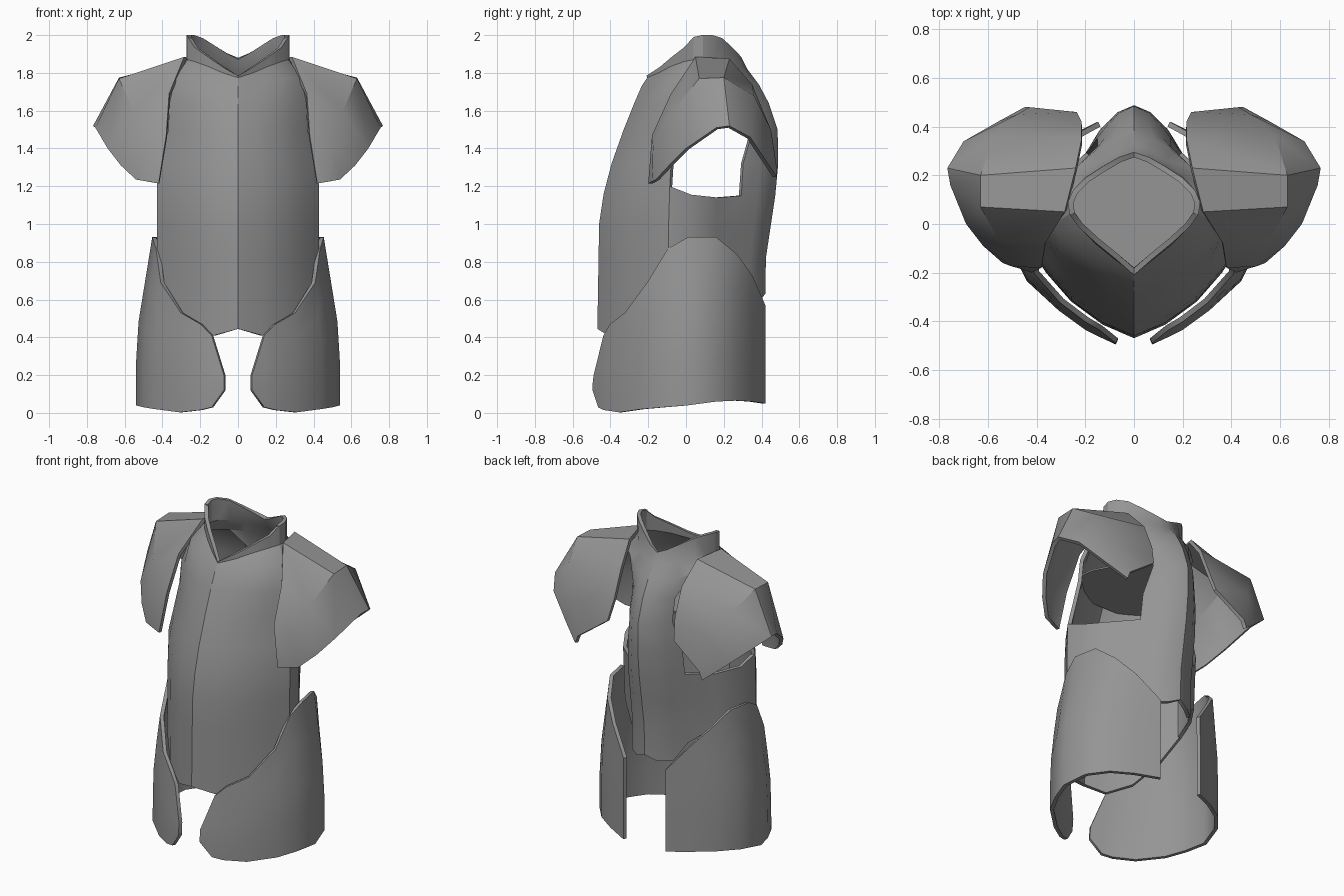
import bpy

if "Cube" in bpy.data.objects:
    bpy.data.objects.remove(bpy.data.objects["Cube"], do_unlink=True)

grey = bpy.data.materials.new("plain_grey")
grey.use_nodes = True
colour = (0.3, 0.3, 0.3, 1)
grey.diffuse_color = colour
grey.node_tree.nodes["Principled BSDF"].inputs["Base Color"].default_value = colour


def shell(name, rows, skip=lambda row, column: False, thickness=0.022, crease=0.7):
    """Loft rows of points (front to back, bottom to top) into a mirrored armour shell."""
    width = len(rows[0])
    points = [point for row in rows for point in row]
    faces = []
    for row in range(len(rows) - 1):
        for column in range(width - 1):
            if not skip(row, column):
                start = row * width + column
                faces.append((start, start + 1, start + width + 1, start + width))
    mesh = bpy.data.meshes.new(name)
    mesh.from_pydata(points, [], faces)
    mesh.materials.append(grey)
    part = bpy.data.objects.new(name, mesh)
    bpy.context.collection.objects.link(part)
    mirror = part.modifiers.new("mirror", "MIRROR")
    mirror.merge_threshold = 0.002
    solid = part.modifiers.new("thickness", "SOLIDIFY")
    solid.thickness = thickness
    solid.offset = -1
    solid.use_even_offset = True
    bpy.ops.object.select_all(action="DESELECT")
    part.select_set(True)
    bpy.context.view_layer.objects.active = part
    bpy.ops.object.convert(target="MESH")
    bpy.ops.object.shade_smooth_by_angle(angle=crease)


def blend(table, height):
    """Interpolate a list of (height, value) pairs."""
    for (low, first), (high, second) in zip(table, table[1:]):
        if height <= high:
            ratio = max(0, (height - low) / (high - low))
            return first + (second - first) * ratio
    return table[-1][1]


# Torso: half section from front ridge to back ridge, sized by height
section = [(0, -1), (.3, -.88), (.6, -.68), (.84, -.43), (1, -.2), (.96, .06),
           (.76, .36), (.46, .62), (.34, .8), (.17, .94), (0, 1)]
hem = [.445, .41, .47, .6, .75, .8, .8, .7, .6, .6, .63]
half_width = [(1.2, .43), (1.48, .37), (1.7, .36)]
front_depth = [(.4, .47), (1, .46), (1.2, .43), (1.4, .37), (1.6, .29), (1.8, .21)]
back_depth = [(.8, .42), (1, .45), (1.2, .48), (1.42, .495), (1.5, .485), (1.65, .435)]


def torso_point(spot, height):
    across, depth = spot
    reach = front_depth if depth < 0 else back_depth
    return (across * blend(half_width, height), depth * blend(reach, height), height)


def torso_ring(heights):
    return [torso_point(spot, height) for spot, height in zip(section, heights)]


armhole_base = [1.16, 1.16, 1.16, 1.17, 1.2, 1.155, 1.14, 1.15, 1.15, 1.15, 1.15]
torso_rows = [torso_ring(heights) for heights in
              (hem, [.82] * 11, [1] * 11, armhole_base, [1.32] * 11)]
section[7] = (.41, .73)  # armhole slants back as it rises
torso_rows += [torso_ring([level] * 11) for level in (1.5, 1.64)]

# Shoulder straps, neck base and raised collar rim
torso_rows.append([(0, -.235, 1.73), (.14, -.17, 1.75), (.24, -.11, 1.77), (.305, -.05, 1.775),
                   (.335, 0, 1.77), (.345, .08, 1.785), (.32, .15, 1.79), (.23, .24, 1.78),
                   (.16, .3, 1.76), (.08, .35, 1.75), (0, .385, 1.74)])
torso_rows.append([(0, -.205, 1.775), (.08, -.145, 1.8), (.16, -.08, 1.835), (.23, -.01, 1.86),
                   (.265, .04, 1.87), (.272, .09, 1.87), (.25, .14, 1.87), (.2, .2, 1.86),
                   (.13, .26, 1.84), (.06, .305, 1.82), (0, .325, 1.82)])
torso_rows.append([(0, -.21, 1.785), (.08, -.14, 1.83), (.16, -.075, 1.885), (.23, -.01, 1.935),
                   (.265, .04, 1.99), (.272, .09, 2), (.25, .14, 2), (.2, .19, 1.985),
                   (.13, .235, 1.945), (.06, .275, 1.905), (0, .295, 1.88)])

seam = 4
shell("chest_plate", [row[:seam + 1] for row in torso_rows], crease=0.5)
# The back wraps round the sides, leaving an armhole open
shell("back_plate", [row[seam:] for row in torso_rows], crease=0.5,
      skip=lambda row, column: 3 <= row <= 6 and column < 3)

# Flat panel closing the inside below the neck
panel_edge = [(x * .96, y * .96, z) for x, y, z in torso_ring([1.55] * 11)[1:-1]]
panel_middle = [(0, y, z) for x, y, z in panel_edge]
shell("neck_panel", [panel_edge, panel_middle], thickness=0.01)

# Shoulder guards: outer lip, ridge and inner edge, each from front to back
lip = [(.54, -.16, 1.235), (.62, -.09, 1.31), (.69, 0, 1.4), (.755, .16, 1.51),
       (.767, .23, 1.52), (.7, .34, 1.46), (.56, .42, 1.34), (.45, .48, 1.25)]
ridge = [(.48, -.18, 1.225), (.5, -.175, 1.41), (.555, -.07, 1.6), (.63, .07, 1.77),
         (.63, .2, 1.775), (.58, .36, 1.68), (.48, .45, 1.5), (.43, .48, 1.3)]
inner = [(.42, -.2, 1.215), (.38, -.18, 1.47), (.365, -.08, 1.69), (.285, .05, 1.885),
         (.24, .23, 1.875), (.215, .35, 1.74), (.215, .42, 1.57), (.235, .46, 1.44)]
shell("shoulder_guards", [lip, ridge, inner], crease=0.65)

# Thigh guards: plan position with lower and upper edge heights, front to back
columns = [(.075, -.495, .12, .2), (.14, -.465, .03, .41), (.2, -.435, .015, .47),
           (.31, -.355, .003, .53), (.44, -.235, .02, .69), (.5, -.115, .03, .87),
           (.54, .01, .04, .93), (.5, .16, .06, .93), (.41, .27, .065, .84),
           (.29, .35, .06, .73), (.15, .42, .05, .57)]
thigh_rows = []
steps = 4
for step in range(steps + 1):
    row = []
    for x, y, low, high in columns:
        z = low + (high - low) * step / steps
        lean = 1 - .3 * max(0, z - .4) * x / .54
        tuck = 1 - .23 * max(0, z - .15) if y < 0 else 1
        row.append((x * lean, y * tuck, z))
    thigh_rows.append(row)
shell("thigh_guards", thigh_rows)
